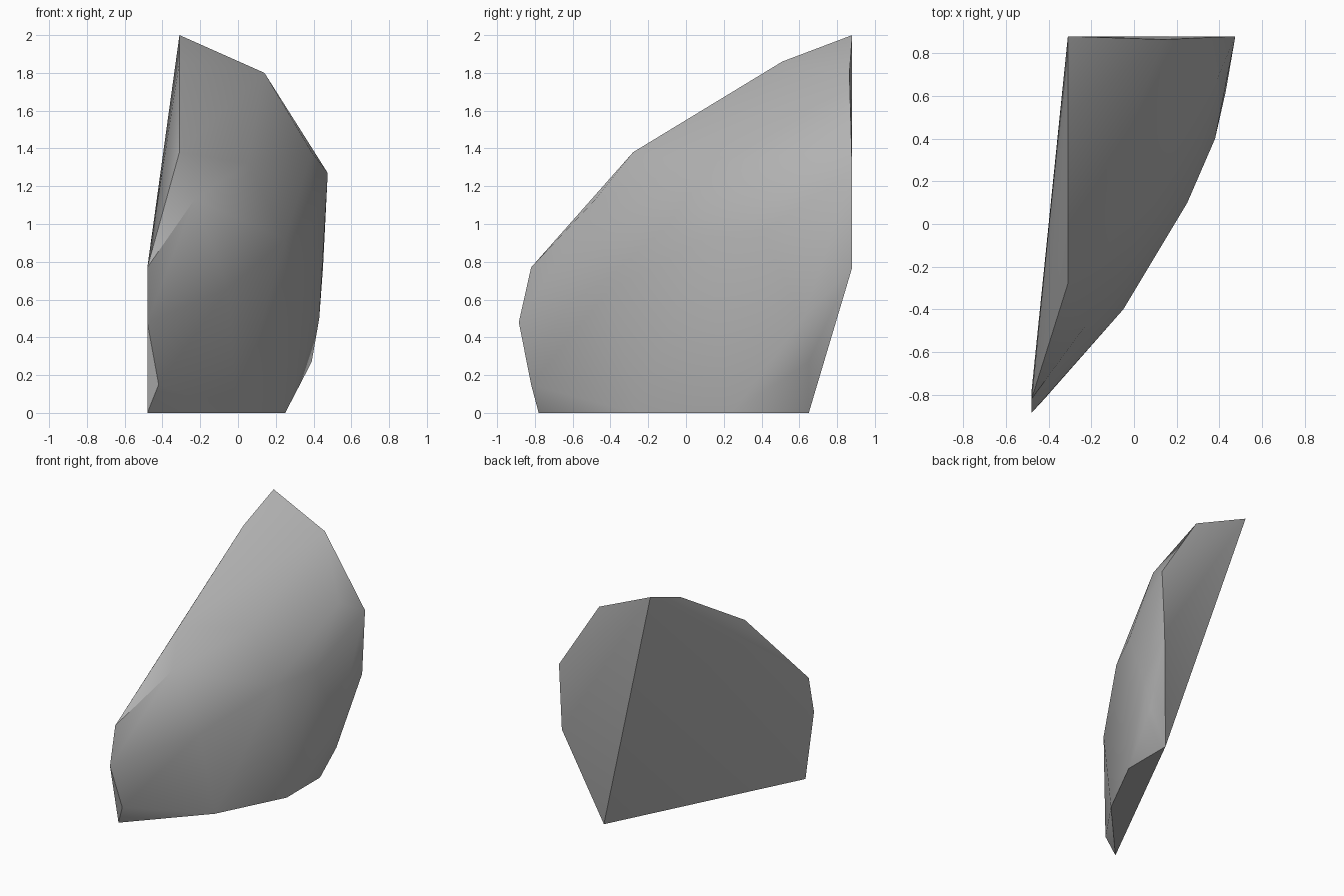
import bpy
import bmesh
from math import radians

cube = bpy.data.objects.get("Cube")
if cube:
    bpy.data.objects.remove(cube, do_unlink=True)

# Stone colour
stone = bpy.data.materials.new("stone_grey")
stone.use_nodes = True
grey = (0.45, 0.45, 0.45, 1)
stone.diffuse_color = grey
stone.node_tree.nodes["Principled BSDF"].inputs["Base Color"].default_value = grey

# Corners of the flat split side
split_side = [(-.31, .88, 2), (.25, .65, 0), (-.48, -.78, 0),
              (-.48, -.885, .48), (-.48, -.82, .77)]
# Chipped edge and top
chips = [(-.31, .51, 1.86), (-.31, -.28, 1.38), (-.23, -.48, 1.13), (-.42, -.82, .15)]
# Back edge
back_edge = [(.14, .865, 1.8), (.475, .88, 1.27), (.45, .88, .77), (.39, .65, .27)]
# Base edge
base_edge = [(.25, .24, 0), (-.01, -.27, 0)]
# Rounded outer surface
outer = [(.43, .62, .5), (.38, .4, .96), (.25, .1, .92), (-.05, -.4, .66),
         (.39, .68, 1.38), (.05, .08, 1.32)]

# Wrap a solid around the corners
bm = bmesh.new()
for point in split_side + chips + back_edge + base_edge + outer:
    bm.verts.new(point)
bmesh.ops.convex_hull(bm, input=bm.verts)
bmesh.ops.dissolve_limit(bm, angle_limit=radians(1), verts=bm.verts, edges=bm.edges)
bmesh.ops.recalc_face_normals(bm, faces=bm.faces)
mesh = bpy.data.meshes.new("rock_shard")
bm.to_mesh(mesh)
bm.free()
mesh.materials.append(stone)

rock = bpy.data.objects.new("rock_shard", mesh)
bpy.context.collection.objects.link(rock)

# Smooth outer surface with sharp broken edges
bpy.ops.object.select_all(action="DESELECT")
rock.select_set(True)
bpy.context.view_layer.objects.active = rock
bpy.ops.object.shade_smooth_by_angle(angle=radians(40))
